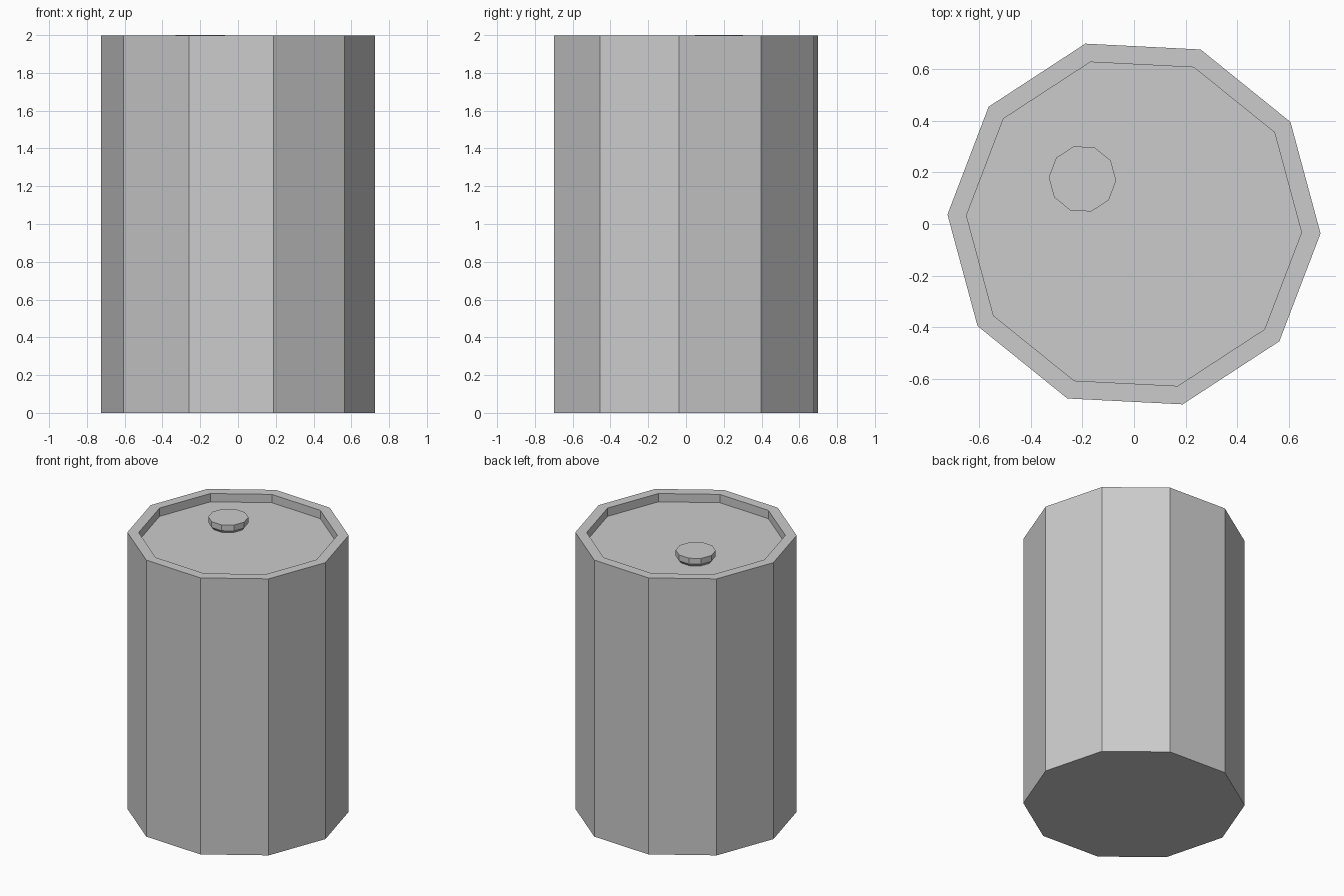
import bpy, bmesh
from math import cos, sin, radians, tau

if "Cube" in bpy.data.objects:
    bpy.data.objects.remove(bpy.data.objects["Cube"])

SIDES = 10
TURN = radians(-2.9)


def lathe(name, profile, centre=(0, 0)):
    """Ten-sided solid from (radius, z) rings, capped at both ends."""
    bm = bmesh.new()
    rings = []
    for r, z in profile:
        rings.append([bm.verts.new((centre[0] + r * cos(TURN + tau * i / SIDES),
                                    centre[1] + r * sin(TURN + tau * i / SIDES), z))
                      for i in range(SIDES)])
    for a, b in zip(rings, rings[1:]):
        for i in range(SIDES):
            j = (i + 1) % SIDES
            bm.faces.new((a[i], a[j], b[j], b[i]))
    bm.faces.new(rings[0][::-1])
    bm.faces.new(rings[-1])
    mesh = bpy.data.meshes.new(name)
    bm.to_mesh(mesh)
    bm.free()
    obj = bpy.data.objects.new(name, mesh)
    bpy.context.collection.objects.link(obj)
    return obj


# Drum body with raised rim and recessed lid
lathe("drum_body", [(0.725, 0), (0.725, 1.998), (0.651, 1.998), (0.651, 1.938)])

# Filler cap with a narrower, tapered underside
lathe("filler_cap", [(0.115, 1.938), (0.131, 1.958), (0.131, 2.0)], (-0.2, 0.175))
